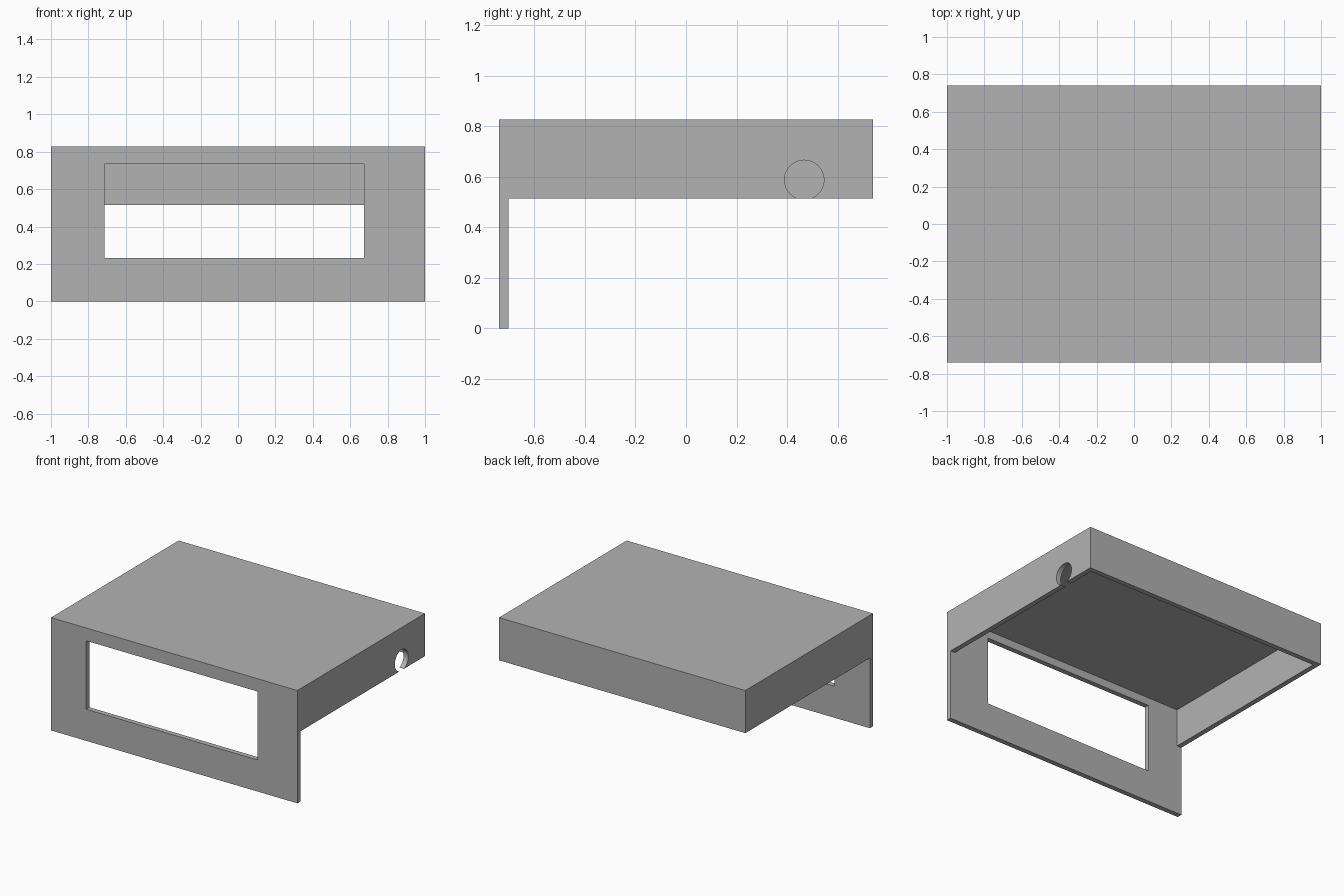
import bpy
import math

cube = bpy.data.objects.get("Cube")
if cube:
    bpy.data.objects.remove(cube, do_unlink=True)

HALF_X, HALF_Y, TOP = 1.0, 0.74, 0.828   # overall size
RIM = 0.515                              # lower edge of the hood
WALL = 0.037                             # panel thickness

grey = bpy.data.materials.new("plain grey")
grey.use_nodes = True
colour = (0.448, 0.448, 0.448, 1)
grey.diffuse_color = colour
grey.node_tree.nodes["Principled BSDF"].inputs["Base Color"].default_value = colour


def box(name, low, high):
    """Axis-aligned box between two corners."""
    centre = [(a + b) / 2 for a, b in zip(low, high)]
    bpy.ops.mesh.primitive_cube_add(size=1, location=centre)
    ob = bpy.context.object
    ob.name = name
    ob.scale = [b - a for a, b in zip(low, high)]
    bpy.ops.object.transform_apply(location=True, rotation=True, scale=True)
    return ob


def cut(target, cutter):
    """Subtract the cutter and remove it."""
    cutter.hide_render = True
    mod = target.modifiers.new("cut", 'BOOLEAN')
    mod.operation = 'DIFFERENCE'
    mod.solver = 'EXACT'
    mod.object = cutter
    bpy.context.view_layer.objects.active = target
    bpy.ops.object.modifier_apply(modifier=mod.name)
    bpy.data.objects.remove(cutter, do_unlink=True)


# Solid block that the hood and front panel are carved from
hood = box("hood_with_front_panel", (-HALF_X, -HALF_Y, 0), (HALF_X, HALF_Y, TOP))
hood.data.materials.clear()
hood.data.materials.append(grey)

# Open space under the hood, behind the front panel
back = -HALF_Y + WALL
cut(hood, box("under_space", (-2, back, -1), (2, 2, RIM)))

# Hollow inside of the hood
cut(hood, box("hood_cavity", (-HALF_X + WALL, back, RIM - 0.1),
              (HALF_X - WALL, HALF_Y - WALL, TOP - WALL)))

# Window in the front panel
cut(hood, box("front_window", (-0.715, -1, 0.232), (0.675, back + 0.1, 0.734)))

# Cable hole through one side wall, just breaking its lower edge
bpy.ops.mesh.primitive_cylinder_add(vertices=64, radius=0.078, depth=0.3,
                                    location=(HALF_X, 0.468, 0.588),
                                    rotation=(0, math.pi / 2, 0))
cable_hole = bpy.context.object
cable_hole.name = "cable_hole"
cut(hood, cable_hole)

# Smooth only the round hole
bpy.ops.object.select_all(action='DESELECT')
hood.select_set(True)
bpy.context.view_layer.objects.active = hood
bpy.ops.object.shade_smooth_by_angle(angle=math.radians(30))
